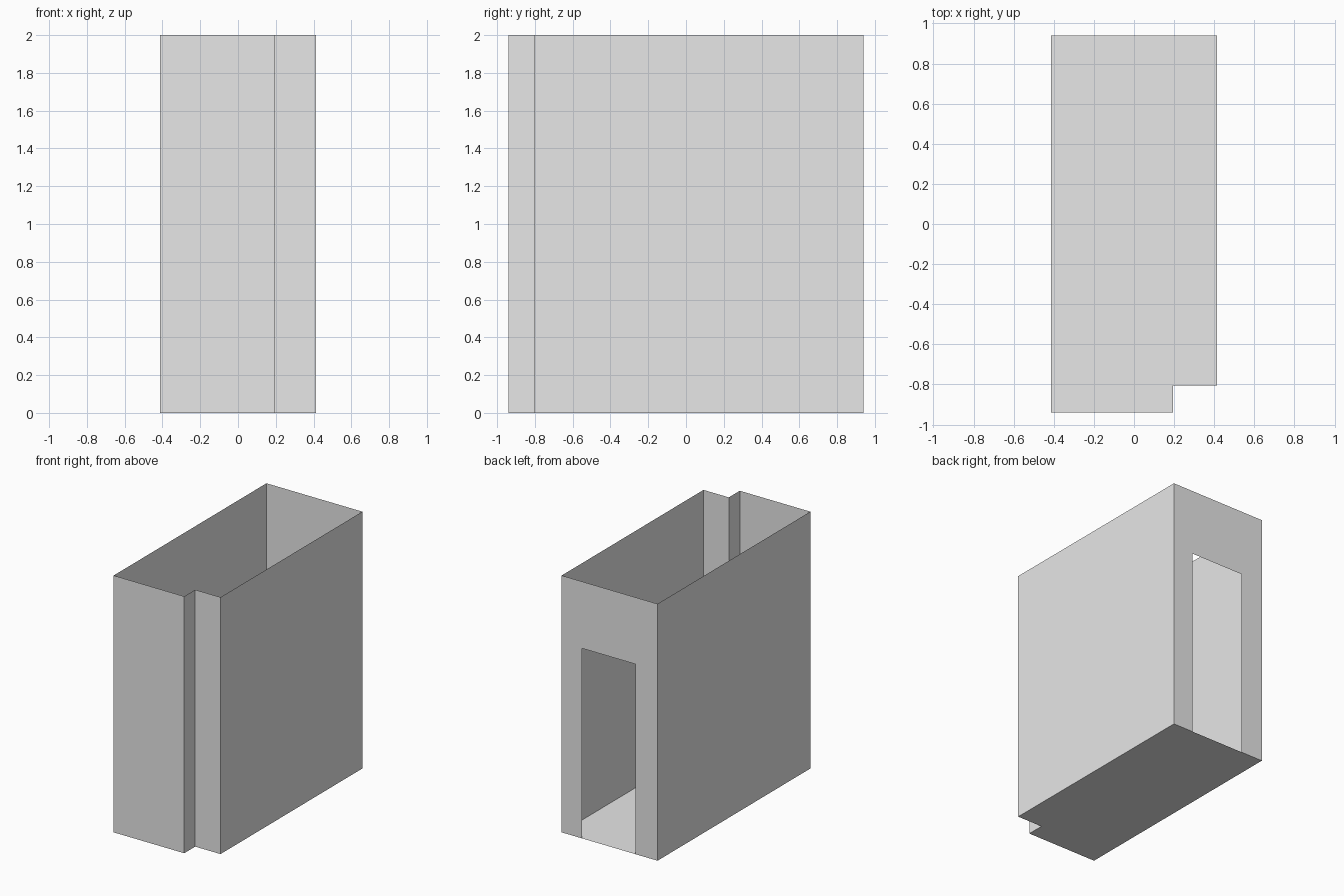
import bpy, bmesh

cube = bpy.data.objects.get("Cube")
if cube:
    bpy.data.objects.remove(cube, do_unlink=True)

HEIGHT = 2.0
LEFT, RIGHT, FRONT, BACK = -0.413, 0.413, -0.94, 0.94
NOTCH_X, NOTCH_Y = 0.195, -0.805
DOOR_LEFT, DOOR_RIGHT, DOOR_TOP = -0.222, 0.237, 1.48

grey = bpy.data.materials.new("plain grey")
grey.use_nodes = True
grey.diffuse_color = (0.8, 0.8, 0.8, 1)
grey.node_tree.nodes["Principled BSDF"].inputs["Base Color"].default_value = (0.8, 0.8, 0.8, 1)


def sheet_object(name, polygons):
    """Make an object of thin flat sheets, one per polygon outline."""
    bm = bmesh.new()
    for outline in polygons:
        bm.faces.new([bm.verts.new(p) for p in outline])
    bmesh.ops.remove_doubles(bm, verts=bm.verts, dist=0.0001)
    mesh = bpy.data.meshes.new(name)
    bm.to_mesh(mesh)
    bm.free()
    mesh.materials.append(grey)
    obj = bpy.data.objects.new(name, mesh)
    bpy.context.collection.objects.link(obj)
    return obj


# Floor plan, counter-clockwise from the back left corner, with a notched front corner
plan = [(LEFT, BACK), (LEFT, FRONT), (NOTCH_X, FRONT), (NOTCH_X, NOTCH_Y),
        (RIGHT, NOTCH_Y), (RIGHT, BACK)]

# Floor, facing down
sheet_object("floor", [[(x, y, 0) for x, y in reversed(plan)]])

# Side and front walls, rising from the plan; the top stays open
sheet_object("side_and_front_walls", [
    [(*a, 0), (*b, 0), (*b, HEIGHT), (*a, HEIGHT)] for a, b in zip(plan, plan[1:])])

# Back wall around the doorway: two jambs and the panel above
sheet_object("back_wall_with_doorway", [[
    (x, BACK, z) for x, z in [
        (RIGHT, 0), (DOOR_RIGHT, 0), (DOOR_RIGHT, DOOR_TOP), (DOOR_LEFT, DOOR_TOP),
        (DOOR_LEFT, 0), (LEFT, 0), (LEFT, HEIGHT), (RIGHT, HEIGHT)]]])
